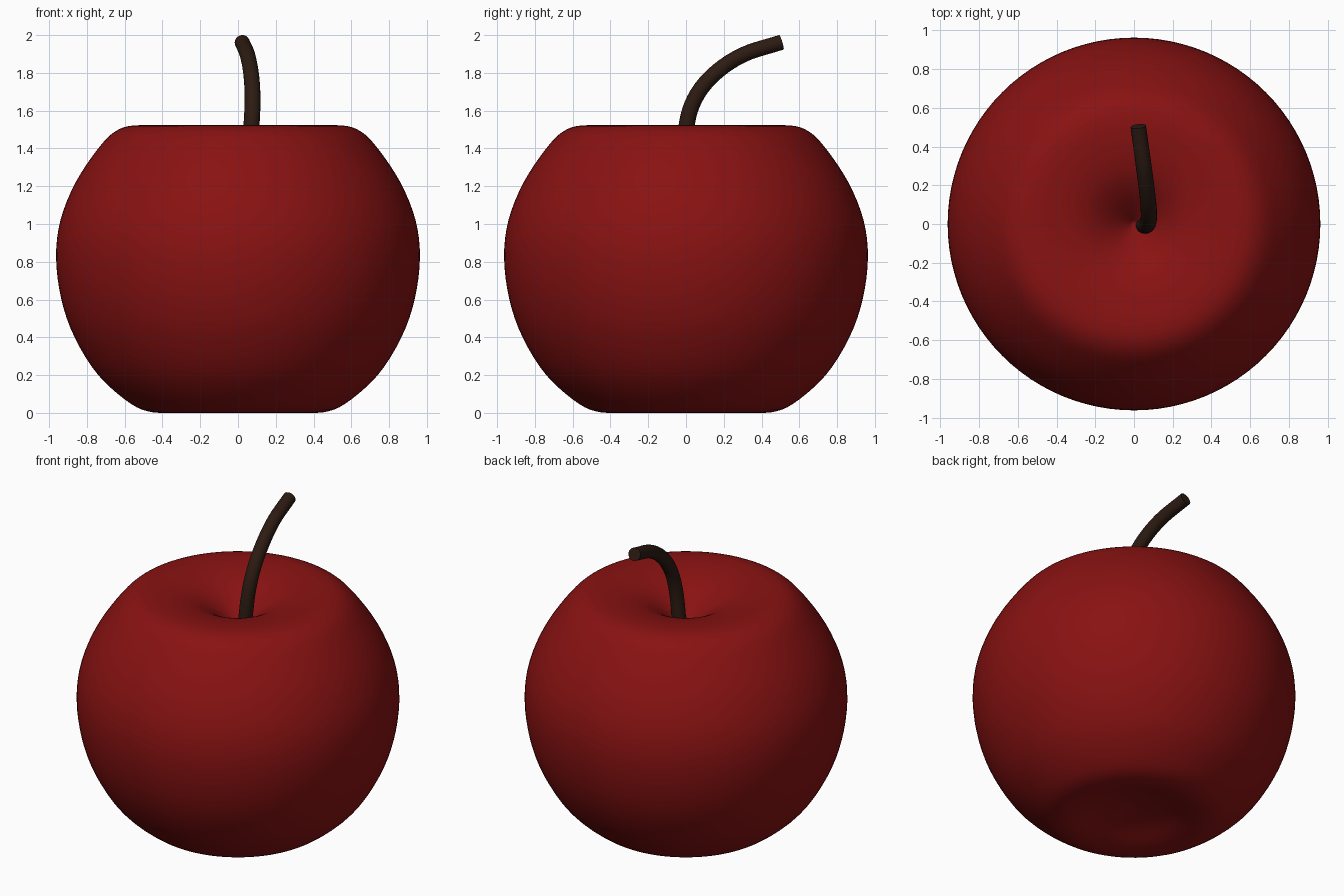
import bpy, bmesh, math
from mathutils import Vector

if "Cube" in bpy.data.objects:
    bpy.data.objects.remove(bpy.data.objects["Cube"])


def paint(obj, name, color):
    mat = bpy.data.materials.new(name)
    mat.diffuse_color = (*color, 1)
    mat.use_nodes = True
    mat.node_tree.nodes["Principled BSDF"].inputs["Base Color"].default_value = mat.diffuse_color
    obj.data.materials.append(mat)


def smooth_path(points, steps):
    """Catmull-Rom curve through the points."""
    pts = [Vector(p) for p in points]
    pts = [2 * pts[0] - pts[1]] + pts + [2 * pts[-1] - pts[-2]]
    out = []
    for a, b, c, d in zip(pts, pts[1:], pts[2:], pts[3:]):
        for i in range(steps):
            t = i / steps
            out.append(0.5 * (2 * b + (c - a) * t + (2 * a - 5 * b + 4 * c - d) * t**2
                              + (3 * b - a - 3 * c + d) * t**3))
    return out + [pts[-2]]


def finish(bm, name, angle):
    bmesh.ops.recalc_face_normals(bm, faces=bm.faces)
    mesh = bpy.data.meshes.new(name)
    bm.to_mesh(mesh)
    bm.free()
    obj = bpy.data.objects.new(name, mesh)
    bpy.context.collection.objects.link(obj)
    bpy.ops.object.select_all(action='DESELECT')
    obj.select_set(True)
    bpy.context.view_layer.objects.active = obj
    bpy.ops.object.shade_smooth_by_angle(angle=math.radians(angle))
    return obj


# Apple body: lathed profile with a hollow at top and bottom
profile = [(0, 0.08), (0.2, 0.05), (0.34, 0.012), (0.45, 0.003), (0.57, 0.05), (0.74, 0.2),
           (0.865, 0.4), (0.935, 0.6), (0.963, 0.82), (0.94, 1.02), (0.86, 1.22),
           (0.74, 1.4), (0.65, 1.49), (0.55, 1.522), (0.4, 1.513), (0.27, 1.48),
           (0.17, 1.425), (0.08, 1.35), (0, 1.27)]
bm = bmesh.new()
line = [bm.verts.new((p.x, 0, max(p.y, 0)))
        for p in smooth_path(profile, 4)]
edges = [bm.edges.new(e) for e in zip(line, line[1:])]
bmesh.ops.spin(bm, geom=line + edges, cent=(0, 0, 0), axis=(0, 0, 1),
               angle=math.tau, steps=96)
bmesh.ops.remove_doubles(bm, verts=bm.verts, dist=0.0005)
paint(finish(bm, "apple_body", 80), "apple_red", (0.25, 0.006, 0.006))

# Stem: round tube swept along a bent path
path = smooth_path([(0.05, -0.01, 1.25), (0.07, 0, 1.5), (0.077, 0.045, 1.66),
                    (0.07, 0.145, 1.79), (0.05, 0.3, 1.895), (0.022, 0.505, 1.962)], 5)
bm = bmesh.new()
rings = []
sides = 20
for i, p in enumerate(path):
    tangent = (path[min(i + 1, len(path) - 1)] - path[max(i - 1, 0)]).normalized()
    v = tangent.cross(Vector((1, 0, 0))).normalized()
    u = v.cross(tangent)
    r = 0.043 - 0.003 * i / len(path)
    rings.append([bm.verts.new(p + r * (u * math.cos(a) + v * math.sin(a)))
                  for a in (math.tau * k / sides for k in range(sides))])
for r0, r1 in zip(rings, rings[1:]):
    for k in range(sides):
        n = (k + 1) % sides
        bm.faces.new((r0[k], r0[n], r1[n], r1[k]))
bm.faces.new(rings[0])
bm.faces.new(rings[-1])
paint(finish(bm, "stem", 40), "stem_brown", (0.025, 0.011, 0.006))
